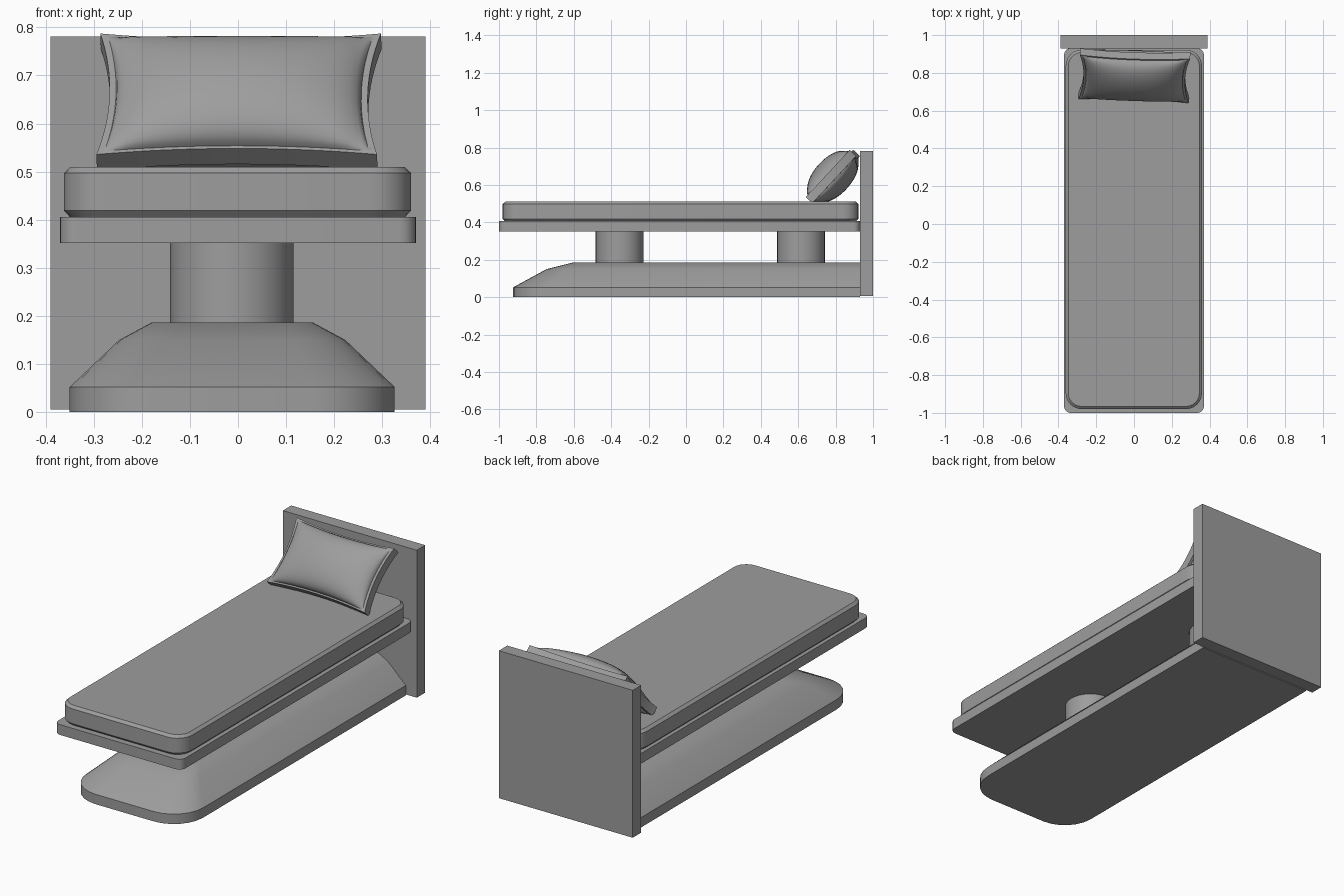
import bpy, bmesh, math
from mathutils import Matrix

if "Cube" in bpy.data.objects:
    bpy.data.objects.remove(bpy.data.objects["Cube"])

grey = bpy.data.materials.new("plain grey")
grey.use_nodes = True
colour = (0.34, 0.34, 0.34, 1)
grey.diffuse_color = colour
grey.node_tree.nodes["Principled BSDF"].inputs["Base Color"].default_value = colour


def finish(name, bm, angle=30):
    bmesh.ops.recalc_face_normals(bm, faces=bm.faces)
    mesh = bpy.data.meshes.new(name)
    bm.to_mesh(mesh)
    bm.free()
    mesh.materials.append(grey)
    obj = bpy.data.objects.new(name, mesh)
    bpy.context.collection.objects.link(obj)
    bpy.ops.object.select_all(action='DESELECT')
    obj.select_set(True)
    bpy.context.view_layer.objects.active = obj
    bpy.ops.object.shade_smooth_by_angle(angle=math.radians(angle))
    return obj


def outline(cx, half, front, back, r_front, r_back, steps=6):
    """Rectangle with rounded corners, counter-clockwise from the right back."""
    pts = []
    corners = [(half, back, -1, -1, r_back, 0), (-half, back, 1, -1, r_back, 90),
               (-half, front, 1, 1, r_front, 180), (half, front, -1, 1, r_front, 270)]
    for x, y, sx, sy, r, start in corners:
        for i in range(steps + 1):
            a = math.radians(start + 90 * i / steps)
            pts.append((cx + x + sx * r + r * math.cos(a), y + sy * r + r * math.sin(a)))
    return pts


def loft(name, layers, angle=30):
    """Stack outlines, each given as (z, points), and cap both ends."""
    bm = bmesh.new()
    rings = [[bm.verts.new((x, y, z)) for x, y in pts] for z, pts in layers]
    n = len(rings[0])
    for low, high in zip(rings, rings[1:]):
        for i in range(n):
            j = (i + 1) % n
            bm.faces.new((low[i], low[j], high[j], high[i]))
    bm.faces.new(rings[0])
    bm.faces.new(rings[-1])
    bmesh.ops.remove_doubles(bm, verts=bm.verts, dist=0.0001)
    return finish(name, bm, angle)


# Headboard
bm = bmesh.new()
bmesh.ops.create_cube(bm, size=1, matrix=Matrix.Translation((0, 0.965, 0.393))
                      @ Matrix.Diagonal((0.78, 0.07, 0.776, 1)))
finish("headboard", bm)

# Bed platform
slab = outline(0, 0.37, -1, 0.93, 0.035, 0.035)
loft("platform", [(0.352, slab), (0.406, slab)])

# Mattress with chamfered rims
layers = []
for z, inset in ((0.406, 0.012), (0.419, 0), (0.497, 0), (0.51, 0.014)):
    layers.append((z, outline(-0.001, 0.361 - inset, -0.98 + inset, 0.922 - inset,
                              0.085 - inset, 0.085 - inset)))
loft("mattress", layers)

# Sloping floor base
layers = []
for z, half, front, r in ((0, 0.338, -0.925, 0.17), (0.052, 0.338, -0.925, 0.17),
                          (0.15, 0.235, -0.745, 0.11), (0.186, 0.168, -0.6, 0.06)):
    layers.append((z, outline(-0.012, half, front, 0.93, r, 0)))
loft("floor_base", layers, 35)

# Support columns
for label, y in (("front", -0.355), ("back", 0.615)):
    bm = bmesh.new()
    bmesh.ops.create_cone(bm, cap_ends=True, segments=32, radius1=0.128, radius2=0.128,
                          depth=0.176, matrix=Matrix.Translation((-0.013, y, 0.268)))
    finish(label + "_column", bm)

# Pillow: two plump sheets joined by a seam band
inner = 0.95
seam = 0.024
count = 24


def spread(i):
    if i in (0, count):
        return -1 if i == 0 else 1
    return inner * math.sin(math.pi / 2 * (2 * (i - 1) / (count - 2) - 1))


bm = bmesh.new()
sheets = []
for side in (1, -1):
    sheet = []
    for i in range(count + 1):
        row = []
        for j in range(count + 1):
            u, v = spread(i), spread(j)
            p, q = min(abs(u) / inner, 1), min(abs(v) / inner, 1)
            # The middle is fuller along the long edges, forming a step by the ends
            power = 0.45 if abs(u) < 0.8 else 0.65
            h = seam + 0.075 * (1 - p * p) ** 0.5 * (1 - q * q) ** power
            x = 0.292 * u * (1 - 0.08 * (1 - v * v))
            y = 0.172 * v * (1 - 0.1 * (1 - u * u))
            row.append(bm.verts.new((x, y, side * h)))
        sheet.append(row)
    for i in range(count):
        for j in range(count):
            bm.faces.new((sheet[i][j], sheet[i + 1][j], sheet[i + 1][j + 1], sheet[i][j + 1]))
    sheets.append(sheet)
a, b = sheets
for i in range(count):
    for k in (0, count):
        bm.faces.new((a[i][k], a[i + 1][k], b[i + 1][k], b[i][k]))
        bm.faces.new((a[k][i], a[k][i + 1], b[k][i + 1], b[k][i]))
pillow = finish("pillow", bm, 40)
pillow.matrix_world = (Matrix.Translation((0.002, 0.785, 0.645))
                       @ Matrix.Rotation(math.radians(-2), 4, 'Z')
                       @ Matrix.Rotation(math.radians(47), 4, 'X'))
